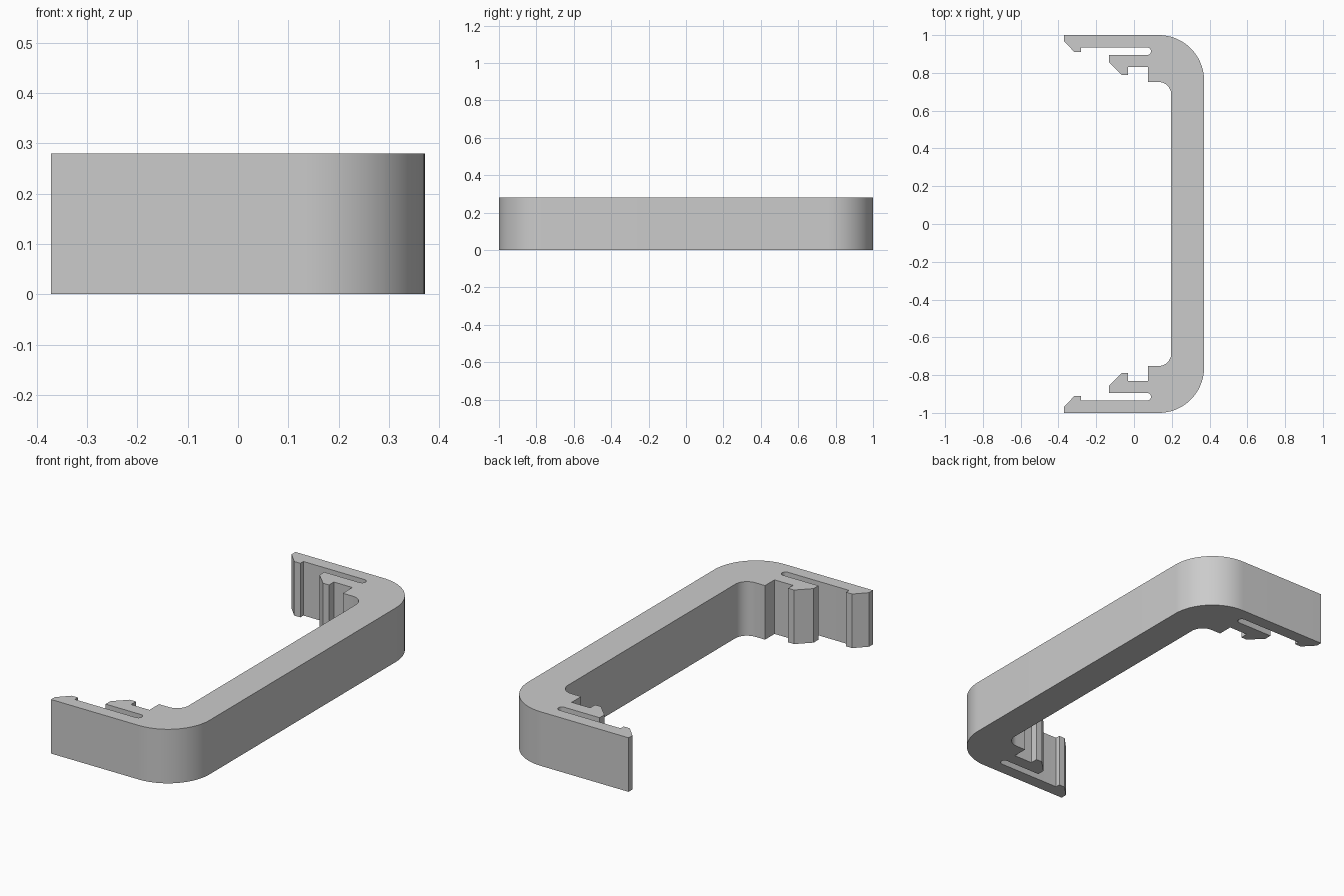
import bpy, bmesh
from math import cos, sin, radians

cube = bpy.data.objects.get("Cube")
if cube:
    bpy.data.objects.remove(cube, do_unlink=True)

HEIGHT = 0.28


def arc(cx, cy, r, start, end, steps):
    """Points on a circular arc, angles in degrees."""
    angles = [radians(start + (end - start) * i / steps) for i in range(steps + 1)]
    return [(cx + r * cos(a), cy + r * sin(a)) for a in angles]


# Half of the bracket outline, from the outer wall round to the inner wall
half = arc(0.131, 0.76, 0.24, 0, 90, 24)                       # outer corner
half += [(-0.371, 1.0), (-0.371, 0.968), (-0.315, 0.91),       # long arm and hook
         (-0.28, 0.91), (-0.28, 0.935)]
half += arc(0.07, 0.915, 0.02, 90, -90, 10)                    # rounded slot end
half += [(-0.132, 0.895), (-0.132, 0.856), (-0.066, 0.79),     # short clip and hook
         (-0.032, 0.79), (-0.032, 0.83), (0.074, 0.83), (0.074, 0.752)]
half += arc(0.13, 0.685, 0.067, 90, 0, 12)                     # inner corner

# Mirror the half outline to close the profile
outline = half + [(x, -y) for x, y in reversed(half)]

# Extrude the profile upward
bm = bmesh.new()
base = bm.faces.new([bm.verts.new((x, y, 0)) for x, y in outline])
top = bmesh.ops.extrude_face_region(bm, geom=[base], use_keep_orig=True)["geom"]
bmesh.ops.translate(bm, vec=(0, 0, HEIGHT),
                    verts=[v for v in top if isinstance(v, bmesh.types.BMVert)])
bmesh.ops.recalc_face_normals(bm, faces=bm.faces)
mesh = bpy.data.meshes.new("clip_bracket")
bm.to_mesh(mesh)
bm.free()
bracket = bpy.data.objects.new("clip_bracket", mesh)
bpy.context.collection.objects.link(bracket)

# Plain grey material
grey = bpy.data.materials.new("light_grey")
grey.use_nodes = True
colour = (0.6, 0.6, 0.6, 1)
grey.diffuse_color = colour
grey.node_tree.nodes["Principled BSDF"].inputs["Base Color"].default_value = colour
mesh.materials.append(grey)

# Smooth the rounded corners, keep hard edges sharp
bpy.ops.object.select_all(action="DESELECT")
bracket.select_set(True)
bpy.context.view_layer.objects.active = bracket
bpy.ops.object.shade_smooth_by_angle(angle=radians(30))
